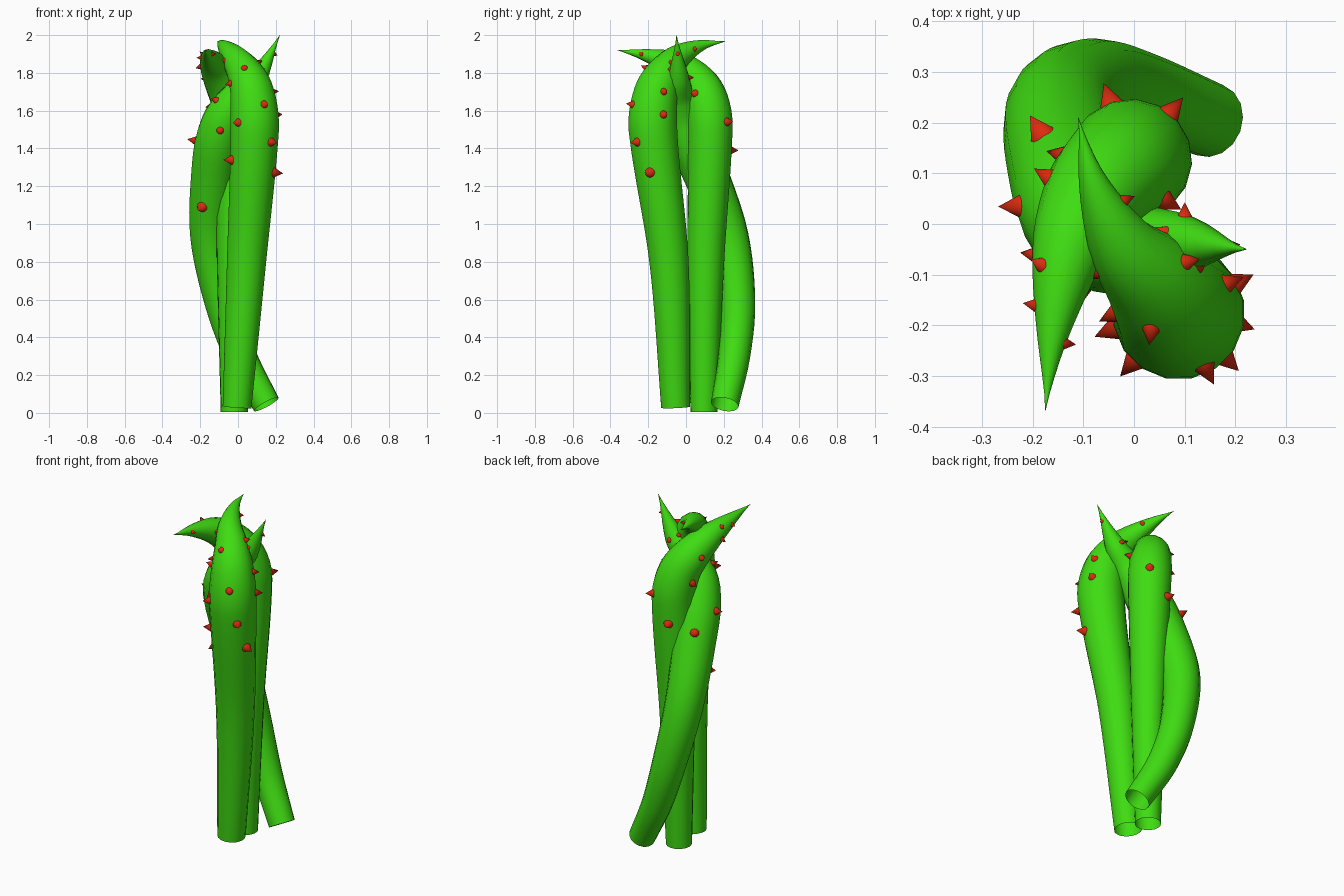
import bpy
from math import sin, cos, pi, radians
from mathutils import Vector
from mathutils.geometry import interpolate_bezier

if "Cube" in bpy.data.objects:
    bpy.data.objects.remove(bpy.data.objects["Cube"])


def material(name, color):
    m = bpy.data.materials.new(name)
    m.diffuse_color = color
    m.use_nodes = True
    m.node_tree.nodes["Principled BSDF"].inputs["Base Color"].default_value = m.diffuse_color
    return m


GREEN = material("vine_green", (0.05, 0.72, 0.006, 1))
RED = material("thorn_red", (0.72, 0.025, 0.005, 1))


def smooth_path(pts):
    """Smooth curve through the points."""
    p = [Vector(q) for q in pts]
    last = len(p) - 1
    vel = []
    for i in range(last + 1):
        a, b, c = p[max(i - 1, 0)], p[i], p[min(i + 1, last)]
        vel.append((c - a) / ((b - a).length + (c - b).length))
    out = [p[0]]
    for a, b, va, vb in zip(p, p[1:], vel, vel[1:]):
        h = (b - a).length / 3
        n = max(6, int(h * 60))
        out += interpolate_bezier(a, a + va * h, b - vb * h, b, n)[1:]
    return out


def vine_radius(d, length):
    """Horn-like taper to the tip, slimmer again towards the foot."""
    peak = 0.72
    if d < peak:
        return 0.125 * sin(pi / 2 * d / peak) ** 1.2
    return 0.125 - 0.051 * (d - peak) / (length - peak)


def vine(name, scale, pts, thorns):
    path = smooth_path(pts)
    # distance of every path point from the tip
    dist = [0.0]
    for a, b in zip(path[::-1], path[-2::-1]):
        dist.append(dist[-1] + (a - b).length)
    dist.reverse()
    radii = [scale * vine_radius(d, dist[0]) for d in dist]

    # tapered tube, open at the foot
    cu = bpy.data.curves.new(name, 'CURVE')
    cu.dimensions = '3D'
    cu.bevel_depth = 1.0
    cu.bevel_resolution = 6
    sp = cu.splines.new('POLY')
    sp.points.add(len(path) - 1)
    for pt, q, r in zip(sp.points, path, radii):
        pt.co = (*q, 1)
        pt.radius = max(r, 0.0005)
    ob = bpy.data.objects.new(name, cu)
    bpy.context.collection.objects.link(ob)
    cu.materials.append(GREEN)
    bpy.ops.object.select_all(action='DESELECT')
    ob.select_set(True)
    bpy.context.view_layer.objects.active = ob
    bpy.ops.object.convert(target='MESH')

    # thorns: (height on the vine, compass angle), bigger further from the tip
    for k, (z, angle) in enumerate(thorns):
        i = min(range(1, len(path) - 1), key=lambda j: abs(path[j].z - z))
        tan = (path[i + 1] - path[i - 1]).normalized()
        n = Vector((cos(radians(angle)), sin(radians(angle)), 0))
        n = (n - tan * n.dot(tan)).normalized()
        size = 0.01 + 0.022 * dist[i]
        h = size * 1.9
        bpy.ops.mesh.primitive_cone_add(
            vertices=12, radius1=size, radius2=0, depth=h,
            location=path[i] + n * (radii[i] + h * 0.32),
            rotation=n.to_track_quat('Z', 'Y').to_euler())
        cone = bpy.context.object
        cone.name = f"{name}_thorn_{k + 1}"
        cone.data.materials.append(RED)
        bpy.ops.object.shade_smooth_by_angle()


# Front vine, curling over to the back left
vine("front_vine", 1.05,
     [(-0.005, -0.055, 0.03), (0.045, -0.09, 0.8), (0.088, -0.175, 1.5), (0.075, -0.16, 1.69),
      (0.035, -0.11, 1.8), (-0.025, -0.04, 1.885), (-0.08, 0.08, 1.945), (-0.11, 0.21, 1.967)],
     [(1.28, -20), (1.345, -158), (1.435, -45), (1.54, -133), (1.585, 27), (1.61, -63),
      (1.69, 20), (1.75, 200), (1.78, -85), (1.81, 0), (1.87, 205), (1.92, 20)])

# Middle vine, curling over to the front left
vine("middle_vine", 0.97,
     [(-0.02, 0.095, 0.005), (-0.015, 0.105, 0.8), (-0.005, 0.127, 1.5), (-0.028, 0.108, 1.65),
      (-0.075, 0.06, 1.75), (-0.125, -0.04, 1.835), (-0.158, -0.2, 1.89), (-0.175, -0.368, 1.922)],
     [(1.415, 110), (1.53, 50), (1.66, 170), (1.68, -25), (1.77, 150),
      (1.85, 202), (1.86, 100), (1.885, 175), (1.9, 10)])

# Back vine, bowing out behind and rising between the other two
vine("back_vine", 1.0,
     [(0.15, 0.205, 0.045), (0.015, 0.255, 0.3), (-0.08, 0.272, 0.58), (-0.145, 0.225, 0.93),
      (-0.13, 0.11, 1.25), (-0.08, -0.01, 1.53), (0, -0.045, 1.67), (0.1, -0.04, 1.775),
      (0.222, -0.05, 2.0)],
     [(1.15, -113), (1.29, 120), (1.435, 176), (1.515, -92), (1.62, 203),
      (1.77, 160), (1.78, 90), (1.82, -90), (1.9, 5)])
